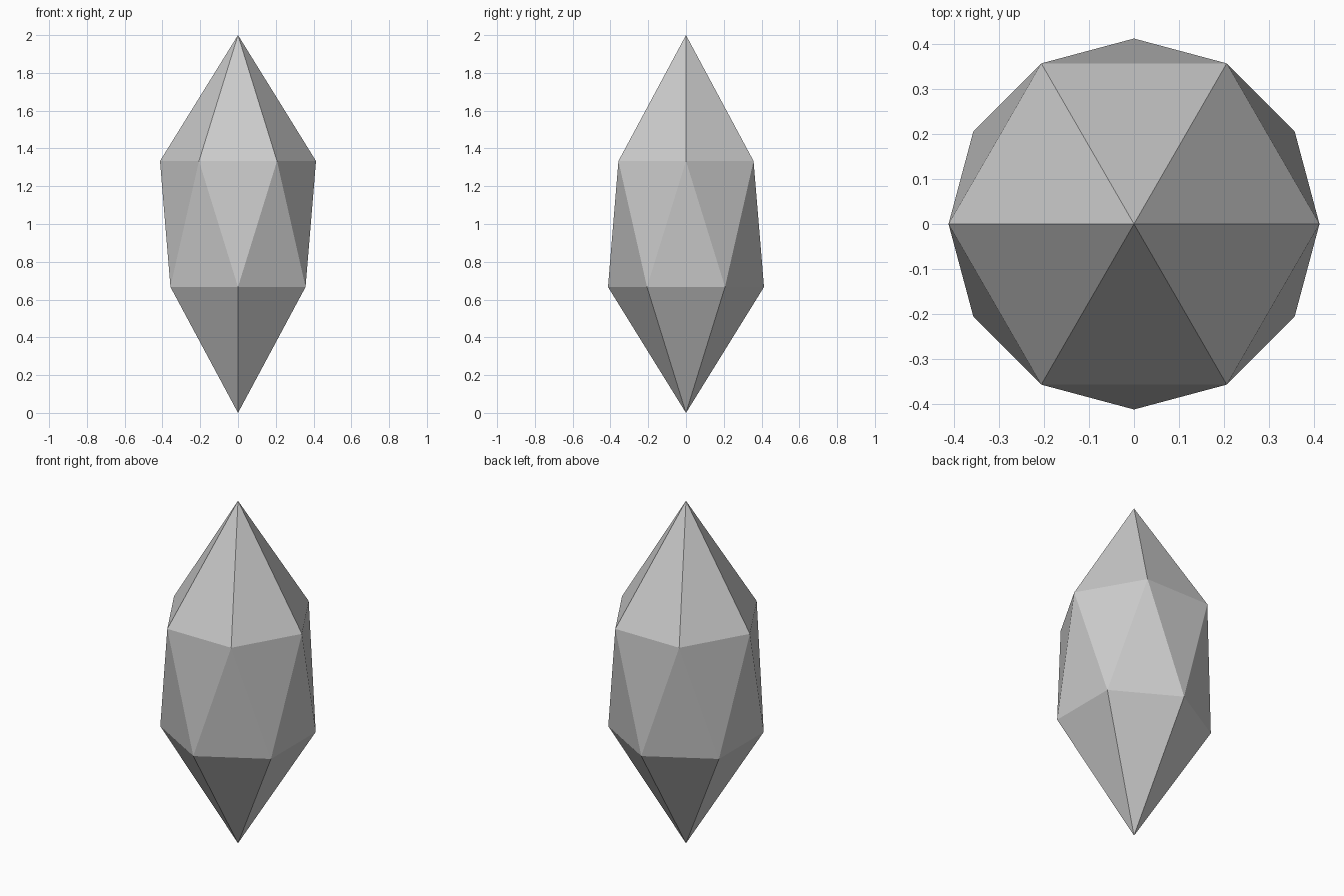
import bpy, bmesh
from math import cos, sin, pi

if "Cube" in bpy.data.objects:
    bpy.data.objects.remove(bpy.data.objects["Cube"])

SIDES, RADIUS = 6, 0.413
bm = bmesh.new()


def ring(z, twist):
    """Six-sided ring of points at height z, turned by twist."""
    angles = [twist + 2 * pi * i / SIDES for i in range(SIDES)]
    return [bm.verts.new((RADIUS * cos(a), RADIUS * sin(a), z)) for a in angles]


# Two tips and two rings, the lower ring turned half a step
bottom = bm.verts.new((0, 0, 0))
lower = ring(2 / 3, pi / SIDES)
upper = ring(4 / 3, 0)
top = bm.verts.new((0, 0, 2))

# Pointed caps and the zigzag band between the rings
for i in range(SIDES):
    j = (i + 1) % SIDES
    bm.faces.new((upper[i], upper[j], top))
    bm.faces.new((lower[j], lower[i], bottom))
    bm.faces.new((lower[i], upper[j], upper[i]))
    bm.faces.new((lower[i], lower[j], upper[j]))

bmesh.ops.recalc_face_normals(bm, faces=bm.faces[:])
mesh = bpy.data.meshes.new("crystal")
bm.to_mesh(mesh)
bm.free()
bpy.context.collection.objects.link(bpy.data.objects.new("crystal", mesh))
